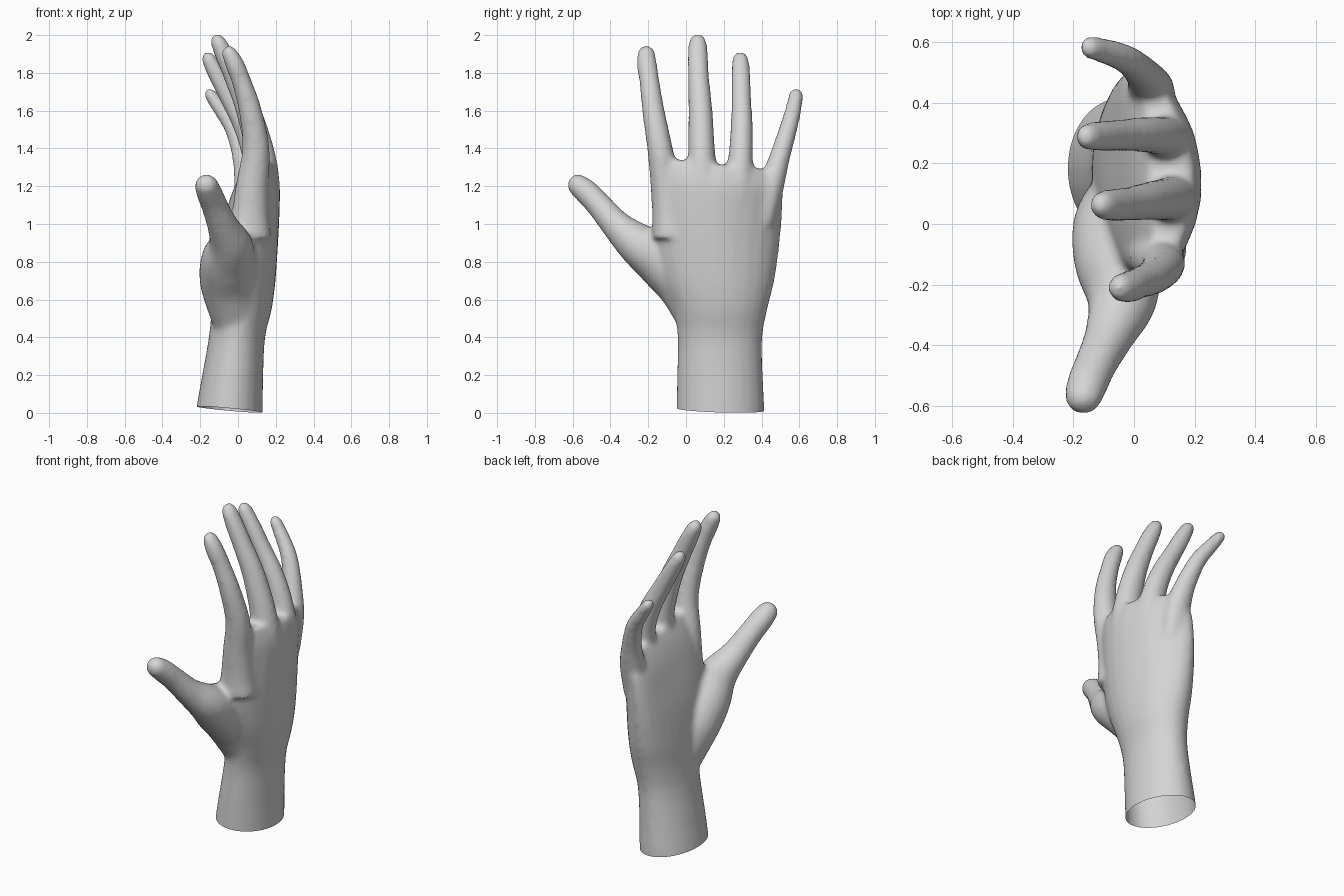
import bpy, bmesh, math
from mathutils import Vector

cube = bpy.data.objects.get("Cube")
if cube:
    bpy.data.objects.remove(cube, do_unlink=True)

SEGMENTS = 24
STEPS = 5
ANGLES = [2 * math.pi * k / SEGMENTS for k in range(SEGMENTS)]


def spline(rows):
    """Catmull-Rom interpolation through rows of numbers."""
    out = []
    for i in range(len(rows) - 1):
        a, b, c, d = (rows[max(i - 1, 0)], rows[i], rows[i + 1],
                      rows[min(i + 2, len(rows) - 1)])
        for s in range(STEPS):
            t = s / STEPS
            out.append([0.5 * (2 * q + (r - p) * t
                               + (2 * p - 5 * q + 4 * r - w) * t ** 2
                               + (3 * q - p - 3 * r + w) * t ** 3)
                        for p, q, r, w in zip(a, b, c, d)])
    out.append(list(rows[-1]))
    return out


def loft(bm, rings):
    """Closed skin over a list of rings."""
    loops = [[bm.verts.new(p) for p in ring] for ring in rings]
    faces = [bm.faces.new(loops[0]), bm.faces.new(loops[-1])]
    for lo, hi in zip(loops, loops[1:]):
        for k in range(SEGMENTS):
            n = (k + 1) % SEGMENTS
            faces.append(bm.faces.new((lo[k], lo[n], hi[n], hi[k])))
    bmesh.ops.recalc_face_normals(bm, faces=faces)


def digit(bm, points, tip=1.15, depth=(1.22, 0.88)):
    """Tapered oval tube with a rounded tip; points are x, y, z, radius."""
    path = [(Vector(p[:3]), p[3]) for p in spline(points)]
    rings = []

    def add(centre, radius, tangent, flat):
        u = Vector((1, 0, 0))
        u = (u - tangent * u.dot(tangent)).normalized()
        v = tangent.cross(u)
        rings.append([centre + (u * math.cos(a) * flat + v * math.sin(a)) * radius
                      for a in ANGLES])

    last = len(path) - 1
    for i, (centre, radius) in enumerate(path):
        tangent = (path[min(i + 1, last)][0] - path[max(i - 1, 0)][0]).normalized()
        add(centre, radius, tangent, depth[0] + (depth[1] - depth[0]) * i / last)
    for deg in (20, 40, 58, 74, 85):
        a = math.radians(deg)
        add(centre + tangent * radius * tip * math.sin(a),
            radius * math.cos(a), tangent, depth[1])
    loft(bm, rings)


def palm(bm, sections):
    """Wrist and palm; sections are z, x min, x max, y min, y max, arch."""
    rings = []
    for z, x0, x1, y0, y1, arch in spline(sections):
        xc, rx, yc, ry = (x0 + x1) / 2, (x1 - x0) / 2, (y0 + y1) / 2, (y1 - y0) / 2
        tilt = 0.11 * max(0, (z - 0.9) / 0.4)
        ring = []
        for a in ANGLES:
            dy = ry * math.sin(a)
            bend = arch * (yc + dy - 0.1) ** 2
            ring.append((xc + rx * math.cos(a) - bend, yc + dy, z - tilt * dy))
        rings.append(ring)
    loft(bm, rings)


bm = bmesh.new()

# Wrist and palm
palm(bm, [
    (-0.10, -0.24, 0.13, -0.053, 0.417, 0),
    (0.05, -0.217, 0.132, -0.051, 0.415, 0),
    (0.20, -0.19, 0.134, -0.048, 0.407, 0),
    (0.40, -0.155, 0.144, -0.045, 0.405, 0),
    (0.55, -0.14, 0.18, -0.07, 0.432, 0.1),
    (0.70, -0.135, 0.20, -0.13, 0.469, 0.2),
    (0.90, -0.105, 0.214, -0.175, 0.497, 0.35),
    (1.10, -0.045, 0.224, -0.175, 0.512, 0.5),
    (1.22, 0.0, 0.222, -0.16, 0.512, 0.5),
    (1.315, 0.05, 0.195, -0.12, 0.46, 0.5),
])

# Thumb with its mound
digit(bm, [
    (0.0, 0.1, 0.46, 0.125),
    (-0.045, 0.0, 0.68, 0.153),
    (-0.05, -0.12, 0.80, 0.147),
    (-0.04, -0.25, 0.89, 0.115),
    (-0.08, -0.365, 0.99, 0.082),
    (-0.125, -0.46, 1.10, 0.069),
    (-0.153, -0.525, 1.167, 0.067),
    (-0.167, -0.57, 1.205, 0.06),
], 1.0, (1.0, 1.04))

# Index finger with the web towards the thumb
digit(bm, [
    (0.06, -0.085, 0.93, 0.098),
    (0.065, -0.095, 1.05, 0.085),
    (0.075, -0.11, 1.2, 0.078),
    (0.095, -0.138, 1.4, 0.068),
    (0.065, -0.173, 1.6, 0.06),
    (0.02, -0.193, 1.75, 0.054),
    (-0.015, -0.207, 1.84, 0.055),
    (-0.04, -0.21, 1.893, 0.05),
])

# Middle finger
digit(bm, [
    (0.125, 0.09, 1.0, 0.07),
    (0.13, 0.088, 1.2, 0.08),
    (0.115, 0.083, 1.38, 0.072),
    (0.055, 0.077, 1.6, 0.064),
    (-0.015, 0.067, 1.77, 0.057),
    (-0.065, 0.063, 1.88, 0.055),
    (-0.1, 0.062, 1.953, 0.05),
])

# Ring finger
digit(bm, [
    (0.11, 0.27, 1.0, 0.065),
    (0.115, 0.28, 1.2, 0.075),
    (0.09, 0.29, 1.37, 0.065),
    (0.035, 0.295, 1.52, 0.059),
    (-0.04, 0.293, 1.66, 0.054),
    (-0.105, 0.29, 1.78, 0.052),
    (-0.15, 0.288, 1.863, 0.047),
])

# Little finger
digit(bm, [
    (0.06, 0.41, 1.0, 0.06),
    (0.055, 0.452, 1.2, 0.067),
    (0.03, 0.495, 1.35, 0.056),
    (-0.02, 0.54, 1.5, 0.049),
    (-0.085, 0.567, 1.6, 0.045),
    (-0.143, 0.582, 1.68, 0.04),
])

mesh = bpy.data.meshes.new("hand")
bm.to_mesh(mesh)
bm.free()
hand = bpy.data.objects.new("hand", mesh)
bpy.context.collection.objects.link(hand)

# Fuse the parts into one skin and soften the webs
remesh = hand.modifiers.new("fuse", 'REMESH')
remesh.mode = 'VOXEL'
remesh.voxel_size = 0.014
soften = hand.modifiers.new("soften", 'SMOOTH')
soften.factor = 0.5
soften.iterations = 14

depsgraph = bpy.context.evaluated_depsgraph_get()
fused = bpy.data.meshes.new_from_object(hand.evaluated_get(depsgraph))
hand.modifiers.clear()
hand.data = fused

# Slanted open cut through the wrist
bm = bmesh.new()
bm.from_mesh(fused)
bmesh.ops.bisect_plane(bm, geom=bm.verts[:] + bm.edges[:] + bm.faces[:],
                       plane_co=(0, 0.18, 0.014), plane_no=(0.09, 0.03, 1),
                       clear_inner=True)
bm.to_mesh(fused)
bm.free()

# Single plain material
grey = bpy.data.materials.new("plain_grey")
grey.use_nodes = True
colour = (0.66, 0.66, 0.66, 1)
grey.diffuse_color = colour
grey.node_tree.nodes["Principled BSDF"].inputs["Base Color"].default_value = colour
fused.materials.clear()
fused.materials.append(grey)

bpy.ops.object.select_all(action='DESELECT')
hand.select_set(True)
bpy.context.view_layer.objects.active = hand
bpy.ops.object.shade_smooth_by_angle(angle=math.radians(40))
